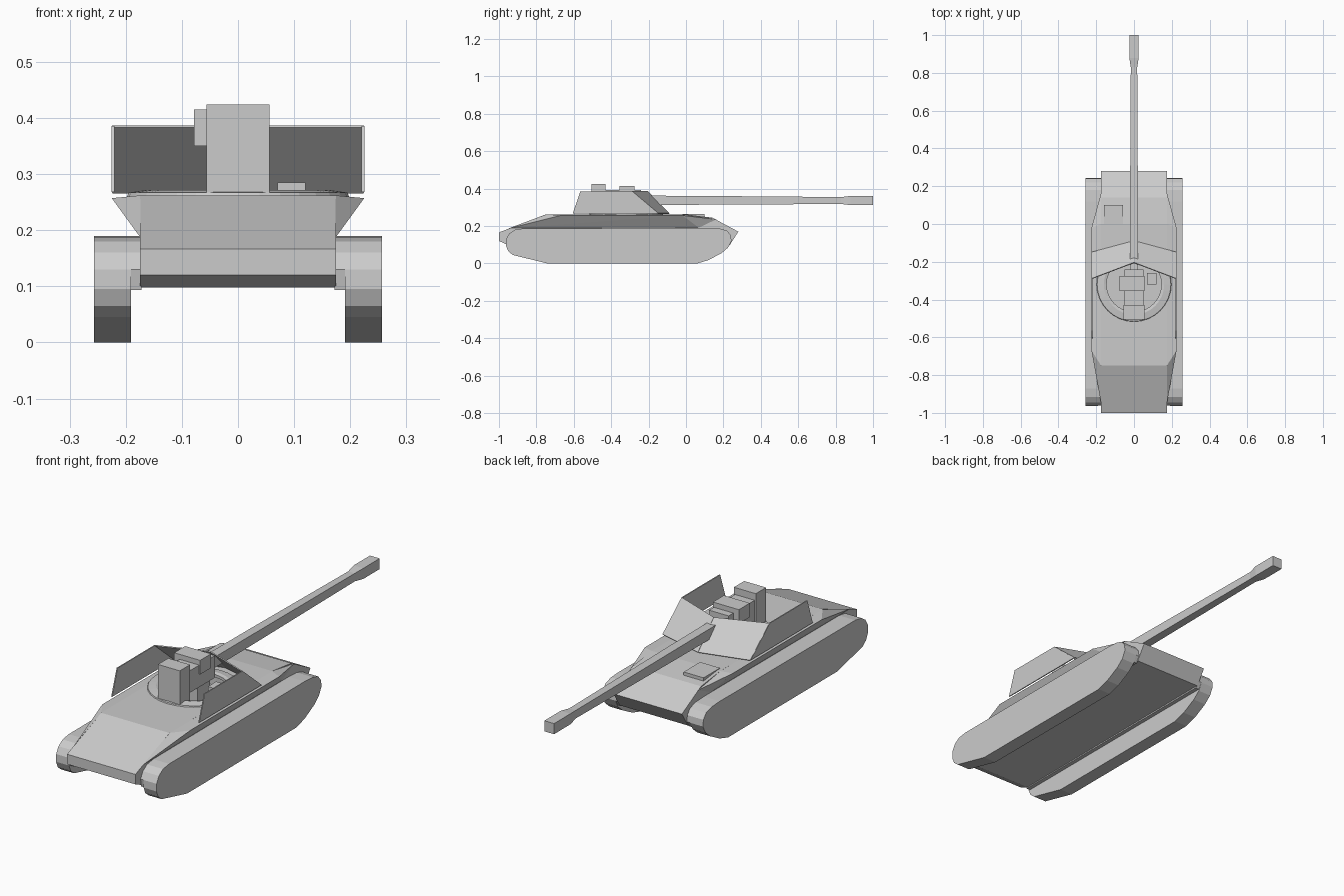
import bpy, bmesh, math

if "Cube" in bpy.data.objects:
    bpy.data.objects.remove(bpy.data.objects["Cube"])


def finish(name, bm):
    bmesh.ops.recalc_face_normals(bm, faces=bm.faces)
    me = bpy.data.meshes.new(name)
    bm.to_mesh(me)
    bm.free()
    ob = bpy.data.objects.new(name, me)
    bpy.context.collection.objects.link(ob)
    return ob


def mirror(ob):
    m = ob.modifiers.new("mirror", 'MIRROR')
    m.use_axis[0] = True
    m.use_mirror_merge = False
    return ob


def prism(name, profile, x0, x1):
    """Extrude a (y, z) profile along x."""
    bm = bmesh.new()
    f = bm.faces.new([bm.verts.new((x0, y, z)) for y, z in profile])
    r = bmesh.ops.extrude_face_region(bm, geom=[f])
    for v in r["geom"]:
        if isinstance(v, bmesh.types.BMVert):
            v.co.x = x1
    return finish(name, bm)


def box(name, x0, x1, y0, y1, z0, z1):
    return prism(name, [(y0, z0), (y1, z0), (y1, z1), (y0, z1)], x0, x1)


def hull_of(name, pts):
    bm = bmesh.new()
    for p in pts:
        bm.verts.new(p)
    bmesh.ops.convex_hull(bm, input=bm.verts[:])
    bmesh.ops.dissolve_limit(bm, angle_limit=0.01, verts=bm.verts[:], edges=bm.edges[:])
    return finish(name, bm)


def plate(name, pts, t=0.005):
    bm = bmesh.new()
    bm.faces.new([bm.verts.new(p) for p in pts])
    ob = finish(name, bm)
    s = ob.modifiers.new("thickness", 'SOLIDIFY')
    s.thickness = t
    s.offset = 0
    return mirror(ob)


# Tracks and the filler strips joining them to the body
track = [(-0.74, 0), (0.06, 0), (0.12, 0.018), (0.19, 0.055), (0.225, 0.085),
         (0.243, 0.12), (0.24, 0.15), (0.22, 0.175), (0.18, 0.187), (0.12, 0.19),
         (-0.87, 0.187), (-0.915, 0.18), (-0.945, 0.16), (-0.962, 0.13),
         (-0.963, 0.095), (-0.95, 0.065), (-0.925, 0.045)]
mirror(prism("track", track, 0.191, 0.257))
upper = [(-0.955, 0.093), (0.225, 0.093)] + [p for p in track if p[1] > 0.1]
mirror(prism("track_guard", upper, 0.172, 0.192))

# Main hull with a shallow round turret well
body = prism("hull", [(-0.95, 0.098), (-1, 0.12), (-1, 0.166), (-0.75, 0.262),
                      (0, 0.262), (0.14, 0.245), (0.28, 0.17), (0.235, 0.1)],
             -0.175, 0.175)
bm = bmesh.new()
bmesh.ops.create_cone(bm, cap_ends=True, segments=32, radius1=0.16, radius2=0.16, depth=0.2)
bmesh.ops.translate(bm, verts=bm.verts, vec=(0, -0.32, 0.31))
cutter = finish("well_cutter", bm)
cutter.hide_render = True
cutter.hide_viewport = True
cut = body.modifiers.new("well", 'BOOLEAN')
cut.object = cutter
cut.operation = 'DIFFERENCE'
cut.solver = 'EXACT'

# Flared side sponsons
mirror(hull_of("sponson", [(0.174, -0.95, 0.187), (0.174, 0.07, 0.19), (0.174, 0.165, 0.235),
                           (0.174, 0, 0.262), (0.174, -0.75, 0.262),
                           (0.225, -0.67, 0.257), (0.225, -0.02, 0.257)]))

# Turret ring
bm = bmesh.new()
n = 32
rows = [(0.20, 0.255), (0.195, 0.267), (0.16, 0.272), (0.145, 0.268), (0.145, 0.255)]
rings = [[bm.verts.new((r * math.cos(2 * math.pi * i / n),
                        -0.32 + r * math.sin(2 * math.pi * i / n), z))
          for i in range(n)] for r, z in rows]
for k in range(len(rows)):
    a, b = rings[k], rings[(k + 1) % len(rows)]
    for i in range(n):
        j = (i + 1) % n
        bm.faces.new((a[i], a[j], b[j], b[i]))
finish("turret_ring", bm)

# Open-backed gun shield
plate("shield_side", [(0.223, -0.605, 0.268), (0.223, -0.15, 0.268),
                      (0.223, -0.29, 0.386), (0.223, -0.565, 0.386)])
plate("shield_front", [(0.224, -0.15, 0.267), (0.0, -0.09, 0.267),
                       (0.0, -0.205, 0.385), (0.224, -0.29, 0.385)])

# Square-section gun barrel with flared muzzle
bm = bmesh.new()
last = None
for y, w, z0, z1 in [(-0.3, 0.022, 0.313, 0.363), (0.1, 0.021, 0.314, 0.361),
                     (0.83, 0.017, 0.318, 0.355), (0.88, 0.025, 0.312, 0.361),
                     (1.0, 0.025, 0.312, 0.361)]:
    sec = [bm.verts.new(p) for p in ((-w, y, z0), (w, y, z0), (w, y, z1), (-w, y, z1))]
    if last:
        for i in range(4):
            bm.faces.new((last[i], last[(i + 1) % 4], sec[(i + 1) % 4], sec[i]))
    else:
        bm.faces.new(sec)
    last = sec
bm.faces.new(last)
finish("gun_barrel", bm)

# Breech, sight and crew seat inside the shield
box("breech_block", -0.056, 0.056, -0.505, -0.43, 0.21, 0.424)
box("breech_cradle", -0.05, 0.05, -0.43, -0.24, 0.29, 0.392)
box("gun_mount", -0.045, 0.045, -0.36, -0.27, 0.21, 0.3)
box("sight_box", -0.078, 0.055, -0.355, -0.275, 0.35, 0.415)
box("crew_seat", 0.07, 0.12, -0.32, -0.26, 0.21, 0.285)

# Driver hatch
box("driver_hatch", -0.16, -0.058, -0.02, 0.1, 0.245, 0.265)
